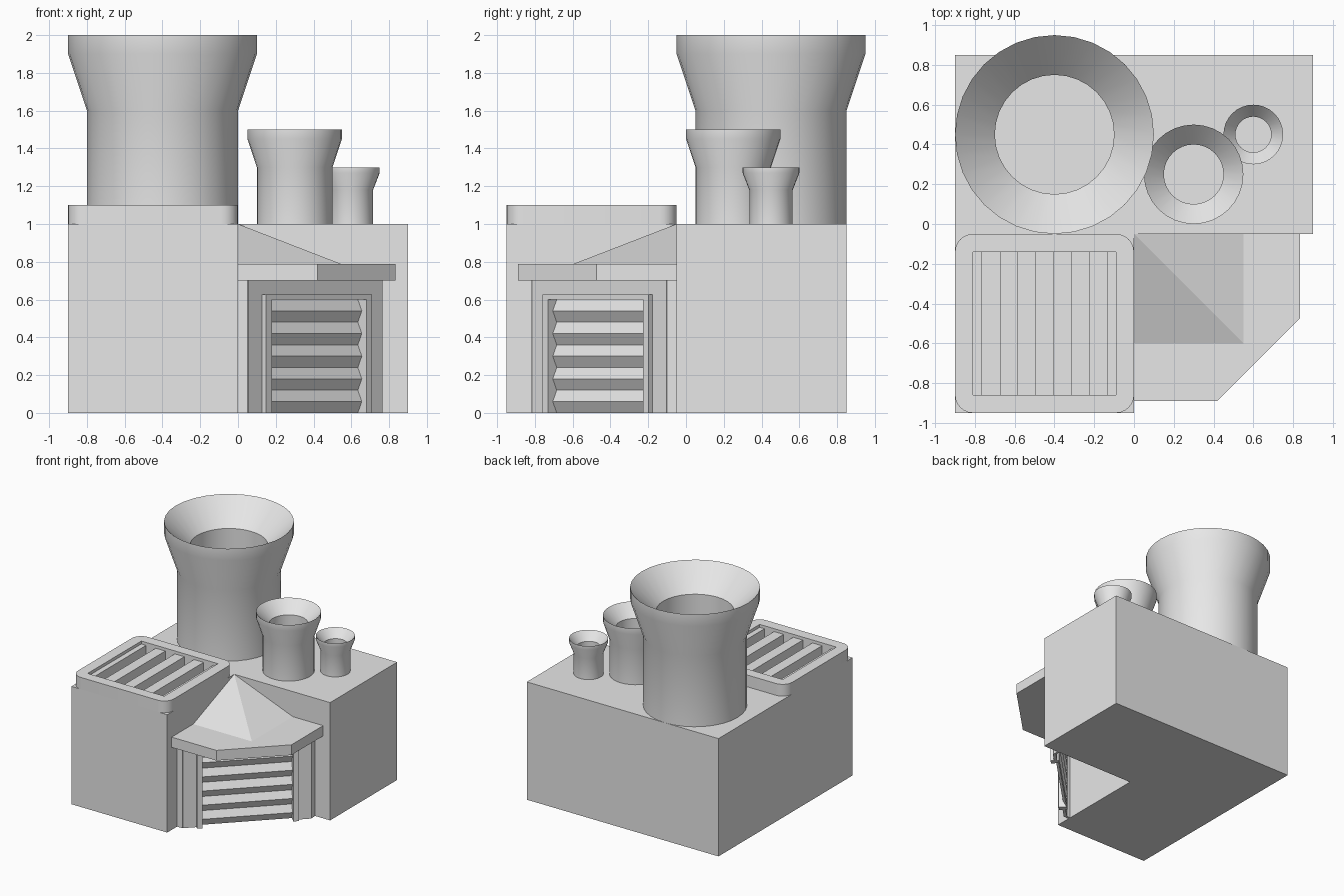
import bpy, bmesh, math
from mathutils import Matrix, Vector

old = bpy.data.objects.get("Cube")
if old:
    bpy.data.objects.remove(old, do_unlink=True)

GREY = (0.8, 0.8, 0.8, 1)
grey = bpy.data.materials.new("plain_grey")
grey.use_nodes = True
grey.diffuse_color = GREY
grey.node_tree.nodes["Principled BSDF"].inputs["Base Color"].default_value = GREY


def finish(name, bm, matrix=None, smooth=False):
    bmesh.ops.recalc_face_normals(bm, faces=bm.faces)
    me = bpy.data.meshes.new(name)
    bm.to_mesh(me)
    bm.free()
    me.materials.append(grey)
    ob = bpy.data.objects.new(name, me)
    bpy.context.collection.objects.link(ob)
    if matrix:
        ob.matrix_world = matrix
    if smooth:
        bpy.ops.object.select_all(action='DESELECT')
        ob.select_set(True)
        bpy.context.view_layer.objects.active = ob
        bpy.ops.object.shade_smooth_by_angle(angle=math.radians(25))
    return ob


def prism(name, outline, z0, z1):
    bm = bmesh.new()
    face = bm.faces.new([bm.verts.new((x, y, z0)) for x, y in outline])
    top = bmesh.ops.extrude_face_region(bm, geom=[face])["geom"]
    bmesh.ops.translate(bm, vec=(0, 0, z1 - z0),
                        verts=[v for v in top if isinstance(v, bmesh.types.BMVert)])
    if not any(len(f.verts) == len(outline) and f.calc_center_median().z < z0 + 1e-4 for f in bm.faces):
        bm.faces.new([v for v in bm.verts if v.co.z < z0 + 1e-4])
    return finish(name, bm)


def box(name, x0, x1, y0, y1, z0, z1, matrix=None):
    bm = bmesh.new()
    bmesh.ops.create_cube(bm, size=1)
    size = Vector((x1 - x0, y1 - y0, z1 - z0))
    mid = Vector((x0 + x1, y0 + y1, z0 + z1)) / 2
    bmesh.ops.transform(bm, matrix=Matrix.LocRotScale(mid, None, size), verts=bm.verts)
    return finish(name, bm, matrix)


# Building: L-shaped block
prism("building", [(-.9, -.95), (0, -.95), (0, -.05), (.9, -.05), (.9, .85), (-.9, .85)], 0, 1)


# Chimneys: revolved profile with flared rim and hollow funnel
def chimney(name, x, y, rad, rim, bore, z_neck, z_rim, z_top, z_bore):
    profile = [(rad, 1), (rad, z_neck), (rim, z_rim), (rim, z_top), (bore, z_bore), (bore, 1.005), (0, 1.005)]
    bm = bmesh.new()
    vs = [bm.verts.new((r, 0, z)) for r, z in profile]
    es = [bm.edges.new(p) for p in zip(vs, vs[1:])]
    bmesh.ops.spin(bm, geom=vs + es, cent=(0, 0, 0), axis=(0, 0, 1),
                   angle=math.tau, steps=32, use_duplicate=False)
    bmesh.ops.remove_doubles(bm, verts=bm.verts, dist=1e-4)
    finish(name, bm, Matrix.Translation((x, y, 0)), smooth=True)


chimney("large_chimney", -.4, .45, .4, .5, .3, 1.6, 1.9, 2, 1.8)
chimney("medium_chimney", .3, .25, .2, .25, .15, 1.3, 1.45, 1.5, 1.4)
chimney("small_chimney", .6, .45, .115, .15, .09, 1.18, 1.27, 1.3, 1.23)

# Roof vent: rounded frame with a rectangular opening
CX, CY, HALF, R, HOLE = -.45, -.5, .45, .09, .36
outer = []
for q, (sx, sy) in enumerate([(1, 1), (-1, 1), (-1, -1), (1, -1)]):
    for i in range(7):
        a = (q + i / 6) * math.pi / 2
        outer.append((sx * (HALF - R) + R * math.cos(a), sy * (HALF - R) + R * math.sin(a)))
inner = [(HOLE, HOLE), (HOLE, -HOLE), (-HOLE, -HOLE), (-HOLE, HOLE)]
cu = bpy.data.curves.new("vent_outline", 'CURVE')
cu.dimensions = '2D'
cu.fill_mode = 'BOTH'
cu.extrude = .05
for loop in (outer, inner):
    sp = cu.splines.new('POLY')
    sp.points.add(len(loop) - 1)
    sp.use_cyclic_u = True
    for p, (x, y) in zip(sp.points, loop):
        p.co = (x, y, 0, 1)
tmp = bpy.data.objects.new("vent_outline", cu)
bpy.context.collection.objects.link(tmp)
bm = bmesh.new()
bm.from_mesh(tmp.to_mesh())
bpy.data.objects.remove(tmp, do_unlink=True)
bmesh.ops.remove_doubles(bm, verts=bm.verts, dist=1e-5)
finish("vent_frame", bm, Matrix.Translation((CX, CY, 1.05)), smooth=True)

# Vent slats: three full ones and a half one at each end
for i in range(5):
    x = CX + (i - 2) * .18
    x0, x1 = max(x - .045, CX - HOLE), min(x + .045, CX + HOLE)
    box("vent_slat", x0, x1, CY - HOLE, CY + HOLE, 1, 1.075)

# Entrance roof: cut-corner slab and quarter pyramid
prism("entrance_roof_slab", [(0, -.05), (0, -.89), (.42, -.89), (.835, -.475), (.835, -.05)], .7, .787)
bm = bmesh.new()
ring = [bm.verts.new(c + (.787,)) for c in [(0, -.05), (0, -.6), (.55, -.6), (.55, -.05)]]
apex = bm.verts.new((0, -.05, 1))
bm.faces.new(ring)
for a, b in zip(ring, ring[1:] + ring[:1]):
    bm.faces.new((a, b, apex))
finish("entrance_roof_pyramid", bm)

# Entrance wall across the corner, in a frame turned to face the diagonal
diag = Matrix.Translation((0, -.05, 0)) @ Matrix.Rotation(math.radians(45), 4, 'Z')
WALL, FRONT, IN, OUT = -.579, -.607, .354, .398
for side, s in (("left", 1), ("right", -1)):
    box(side + "_entrance_wall", *sorted((s * IN, s * .502)), WALL, WALL + .025, 0, .7, diag)
    box(side + "_door_jamb", *sorted((s * IN, s * OUT)), FRONT, WALL + .04, 0, .628, diag)
box("entrance_header_wall", -IN, IN, WALL, WALL + .025, .6, .7, diag)
box("door_lintel", -IN, IN, FRONT, WALL + .04, .6, .628, diag)
box("left_return_wall", .74, .76, -.108, -.05, 0, .7)
box("right_return_wall", 0, .05, -.818, -.798, 0, .7)

# Shutter door: zigzag sheet with ten folds
bm = bmesh.new()
rows = []
for i in range(11):
    y = -.573 if i % 2 else -.543
    rows.append([bm.verts.new((x, y, i * .06)) for x in (-IN, IN)])
for (a, b), (c, d) in zip(rows, rows[1:]):
    bm.faces.new((a, b, d, c))
shutter = finish("shutter_door", bm, diag)
thick = shutter.modifiers.new("thickness", 'SOLIDIFY')
thick.thickness = .01
thick.offset = -1
